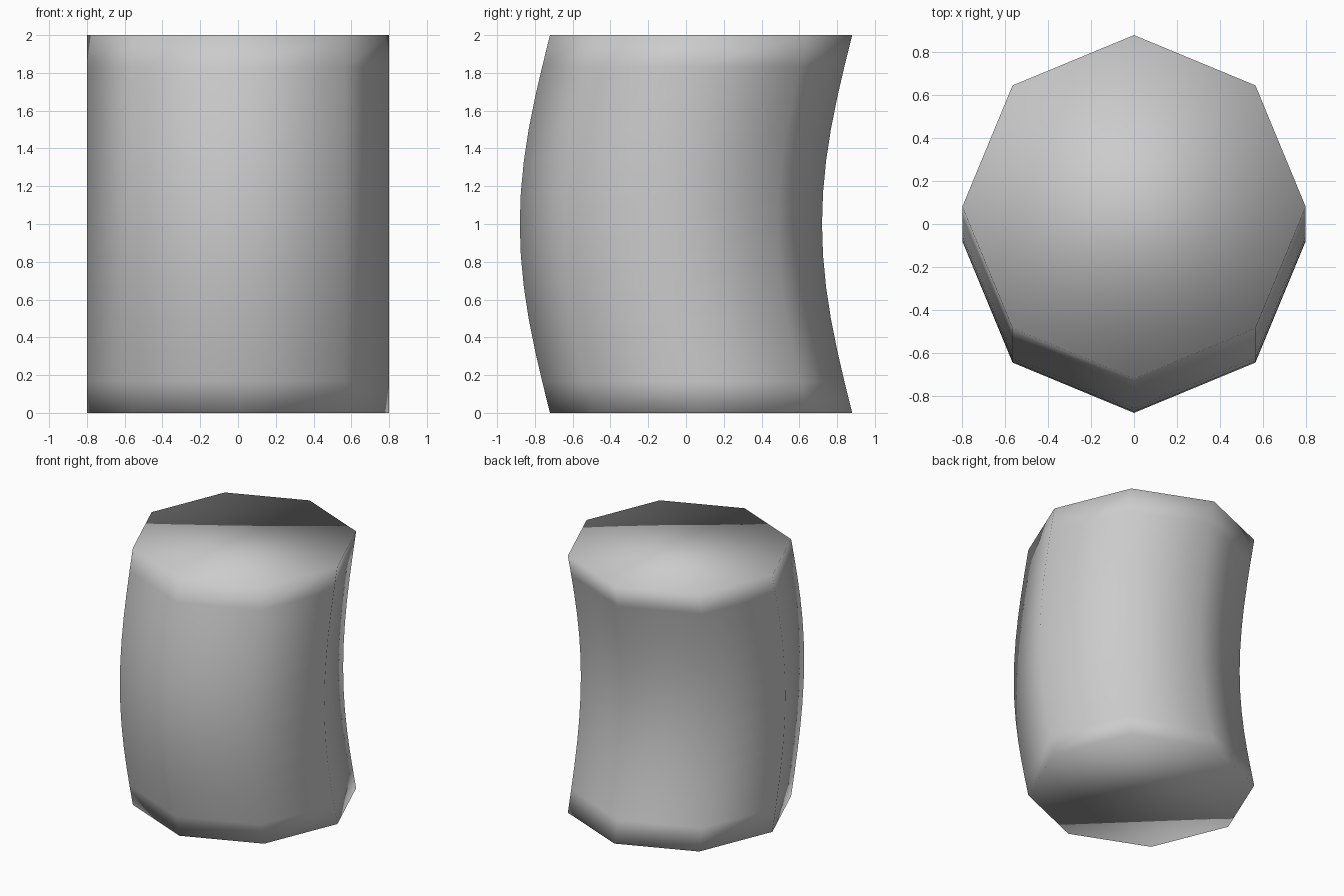
import bpy, bmesh, math

if "Cube" in bpy.data.objects:
    bpy.data.objects.remove(bpy.data.objects["Cube"])

SIDES, STEPS = 8, 12
RADIUS, HEIGHT, BOW = 0.8, 2.0, 0.16

bm = bmesh.new()

# octagonal rings, shifted towards the front in a gentle bow
rings = []
for i in range(STEPS + 1):
    t = i / STEPS
    shift = BOW / 2 - BOW * math.sin(math.pi * t)
    rings.append([bm.verts.new((RADIUS * math.cos(2 * math.pi * k / SIDES),
                                RADIUS * math.sin(2 * math.pi * k / SIDES) + shift,
                                HEIGHT * t)) for k in range(SIDES)])

# side walls
for low, high in zip(rings, rings[1:]):
    for k in range(SIDES):
        n = (k + 1) % SIDES
        bm.faces.new((low[k], low[n], high[n], high[k]))

# flat end caps
bm.faces.new(rings[0][::-1])
bm.faces.new(rings[-1])

# the whole body is smooth shaded
for face in bm.faces:
    face.smooth = True

mesh = bpy.data.meshes.new("bowed_column")
bm.to_mesh(mesh)
bm.free()
bpy.context.collection.objects.link(bpy.data.objects.new("bowed_column", mesh))
